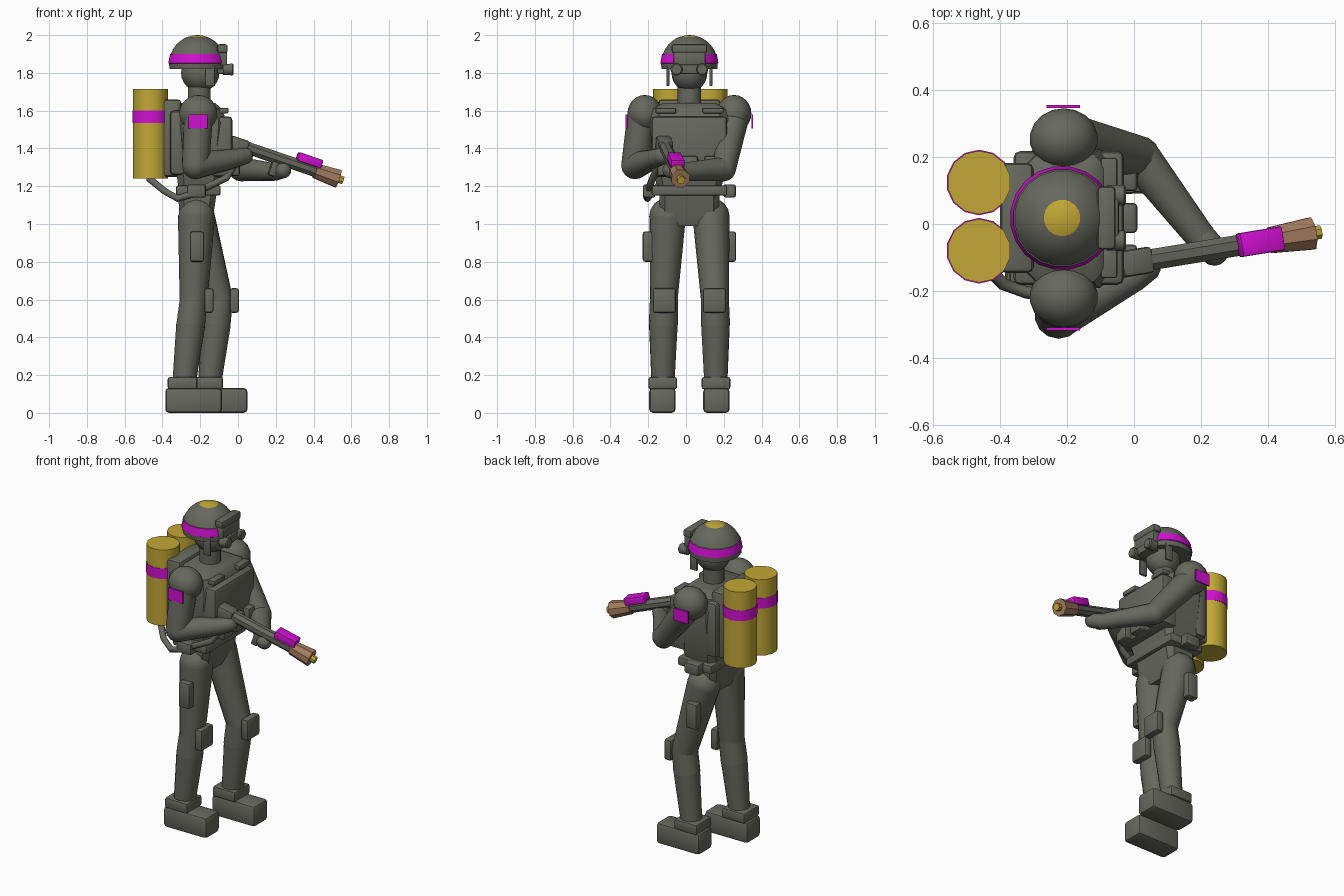
import bpy, bmesh, math
from mathutils import Matrix, Vector

cube = bpy.data.objects.get("Cube")
if cube:
    bpy.data.objects.remove(cube, do_unlink=True)


def material(name, rgb):
    m = bpy.data.materials.new(name)
    m.use_nodes = True
    m.diffuse_color = (*rgb, 1)
    m.node_tree.nodes["Principled BSDF"].inputs["Base Color"].default_value = (*rgb, 1)
    return m


OLIVE = material("olive grey", (0.135, 0.138, 0.108))
GOLD = material("gold", (0.54, 0.39, 0.035))
PINK = material("magenta", (0.65, 0.005, 0.65))
BROWN = material("copper brown", (0.37, 0.2, 0.11))
CX, CY = -0.215, 0.018      # body axis
made = []


def finish(name, bm, mats):
    bmesh.ops.recalc_face_normals(bm, faces=bm.faces)
    me = bpy.data.meshes.new(name)
    bm.to_mesh(me)
    bm.free()
    for m in mats:
        me.materials.append(m)
    ob = bpy.data.objects.new(name, me)
    bpy.context.collection.objects.link(ob)
    made.append(ob)
    return ob


def box(name, x, y, z, mat=OLIVE, bevel=0.012, frame=Matrix()):
    """Bevelled box from three (low, high) ranges."""
    bm = bmesh.new()
    size = [r[1] - r[0] for r in (x, y, z)]
    mid = Vector([(r[1] + r[0]) / 2 for r in (x, y, z)])
    bmesh.ops.create_cube(bm, size=1)
    bmesh.ops.scale(bm, vec=size, verts=bm.verts)
    if bevel:
        bmesh.ops.bevel(bm, geom=bm.edges[:], offset=bevel, segments=2,
                        affect='EDGES', profile=0.5)
    bmesh.ops.translate(bm, vec=mid, verts=bm.verts)
    bm.transform(frame)
    return finish(name, bm, [mat])


def skin_rings(bm, rings):
    loops = [[bm.verts.new(p) for p in ring] for ring in rings]
    bands = []
    for a, b in zip(loops, loops[1:]):
        n = len(a)
        bands.append([bm.faces.new((a[i], a[(i + 1) % n], b[(i + 1) % n], b[i]))
                      for i in range(n)])
    caps = [bm.faces.new(loops[0]), bm.faces.new(loops[-1])]
    return bands, caps


def lathe(name, profile, sides, frame, mats=(OLIVE,), rule=None):
    """Revolve (radius, height) points; rule maps a band number to a material."""
    bm = bmesh.new()
    rings = [[(r * math.cos(a), r * math.sin(a), h)
              for a in (math.tau * (i + 0.5) / sides for i in range(sides))]
             for r, h in profile]
    bands, caps = skin_rings(bm, rings)
    if rule:
        for k, faces in enumerate(bands):
            for f in faces:
                f.material_index = rule(k)
        caps[1].material_index = rule(len(bands))
    bm.transform(frame)
    return finish(name, bm, mats)


def loft(name, rows):
    """Chamfered rectangles (z, centre x, half x, half y) joined upward."""
    bm = bmesh.new()
    rings = []
    for z, cx, hx, hy in rows:
        c = 0.3 * min(hx, hy)
        pts = [(hx, hy - c), (hx - c, hy), (c - hx, hy), (-hx, hy - c),
               (-hx, c - hy), (c - hx, -hy), (hx - c, -hy), (hx, c - hy)]
        rings.append([(cx + px, CY + py, z) for px, py in pts])
    skin_rings(bm, rings)
    return finish(name, bm, [OLIVE])


def limb(name, joints):
    """Tapered tubes with ball joints through (point, radius) pairs."""
    bm = bmesh.new()
    for p, r in joints:
        bmesh.ops.create_uvsphere(bm, u_segments=14, v_segments=8, radius=r,
                                  matrix=Matrix.Translation(p))
    for (p, r), (q, s) in zip(joints, joints[1:]):
        p, q = Vector(p), Vector(q)
        turn = (q - p).to_track_quat('Z', 'Y').to_matrix().to_4x4()
        bmesh.ops.create_cone(bm, segments=14, radius1=r, radius2=s, depth=(q - p).length,
                              matrix=Matrix.Translation((p + q) / 2) @ turn)
    return finish(name, bm, [OLIVE])


def ball(name, centre, radii):
    bm = bmesh.new()
    bmesh.ops.create_uvsphere(bm, u_segments=18, v_segments=12, radius=1)
    bm.transform(Matrix.Translation(centre) @ Matrix.Diagonal((*radii, 1)))
    return finish(name, bm, [OLIVE])


at = Matrix.Translation
ALONG_X = Matrix.Rotation(math.pi / 2, 4, 'Y')

# Legs: side -1 stands back, side +1 steps forward
for side, word, step in ((-1, "right", 0), (1, "left", 0.135)):
    def span(a, b):
        return tuple(sorted((CY + side * a, CY + side * b)))

    def shift(a, b):
        return (a + step, b + step)

    def spot(x, y, z):
        return (x, CY + side * y, z)

    limb(word + "_leg", [(spot(-0.22, 0.115, 1.04), 0.098),
                         (spot(-0.235 + step, 0.135, 0.6), 0.074),
                         (spot(-0.25 + step, 0.138, 0.47), 0.077),
                         (spot(-0.285 + step, 0.14, 0.16), 0.062)])
    box(word + "_boot", shift(-0.385, -0.085), span(0.073, 0.213), (0, 0.132), bevel=0.02)
    box(word + "_boot_cuff", shift(-0.372, -0.215), span(0.065, 0.217), (0.125, 0.19))
    box(word + "_knee_pad", shift(-0.178, -0.13), span(0.072, 0.194), (0.53, 0.66))
    box(word + "_thigh_pocket", (-0.255, -0.18), span(0.19, 0.247), (0.80, 0.96))
    box(word + "_belt_pouch", (-0.27, -0.17), span(0.18, 0.246), (1.14, 1.21))
    # Shoulder, arm patch and helmet side
    ball(word + "_shoulder", spot(-0.21, 0.236, 1.585), (0.102, 0.092, 0.098))
    box(word + "_arm_patch", (-0.262, -0.162), span(0.328, 0.337), (1.505, 1.58), PINK, 0)
    box(word + "_chin_strap", (-0.172, -0.122), span(0.106, 0.121), (1.73, 1.84), bevel=0.004)
    lathe(word + "_goggle", [(0.03, 0), (0.032, 0.05), (0.026, 0.056)], 12,
          at(spot(-0.08, 0.068, 1.818)) @ ALONG_X)
    # Chest pocket and air tank
    box(word + "_chest_pocket", (-0.10, -0.05), span(0.07, 0.18), (1.585, 1.615), bevel=0.008)
    tank = [(0.095, 1.24), (0.095, 1.535), (0.098, 1.535), (0.098, 1.60),
            (0.095, 1.60), (0.095, 1.715)]
    lathe(word + "_tank", tank, 14, at((-0.463, 0.022 + side * 0.102, 0)), (GOLD, PINK),
          lambda k: 1 if 1 <= k <= 3 else 0)

# Arms
limb("right_arm", [((-0.21, -0.235, 1.56), 0.078), ((-0.225, -0.27, 1.31), 0.073),
                   ((0.0, -0.155, 1.35), 0.048), ((0.035, -0.13, 1.36), 0.045)])
limb("left_arm", [((-0.2, 0.255, 1.56), 0.078), ((0.015, 0.2, 1.29), 0.064),
                  ((0.2, -0.04, 1.275), 0.046), ((0.24, -0.082, 1.285), 0.043)])

# Torso, pelvis and belt
loft("torso", [(1.18, -0.21, 0.105, 0.165), (1.27, -0.205, 0.12, 0.19),
               (1.54, -0.2, 0.14, 0.21), (1.61, -0.205, 0.12, 0.19), (1.64, -0.21, 0.09, 0.14)])
loft("pelvis", [(0.99, -0.22, 0.07, 0.11), (1.05, -0.22, 0.09, 0.155), (1.17, -0.215, 0.103, 0.16)])
box("belt", (-0.328, -0.092), (CY - 0.2, CY + 0.2), (1.15, 1.205))
box("chest_plate", (-0.14, -0.03), (CY - 0.2, CY + 0.2), (1.25, 1.57), bevel=0.02)
box("back_plate", (-0.36, -0.28), (CY - 0.2, CY + 0.2), (1.26, 1.6), bevel=0.02)
box("backpack", (-0.4, -0.3), (CY - 0.165, CY + 0.165), (1.25, 1.66), bevel=0.02)
for i in (-1, 0, 1):
    box("front_pouch", (-0.05, 0.01), (CY + i * 0.125 - 0.045, CY + i * 0.125 + 0.045),
        (1.255, 1.36))

# Head and helmet
lathe("neck", [(0.062, 1.58), (0.062, 1.76)], 14, at((-0.205, CY, 0)))
ball("head", (-0.2, CY, 1.8), (0.103, 0.095, 0.1))
R, MID = 0.152, 1.848
dome = [(math.sqrt(R * R - (z - MID) ** 2), z) for z in (1.82, 1.85)]
dome += [(0.156, 1.852), (0.1465, 1.9)]
dome += [(R * math.cos(a), MID + R * math.sin(a))
         for a in map(math.radians, (20.5, 31, 42, 52, 61, 69, 80, 89))]
lathe("helmet", dome, 20, at((CX, CY, 0)), (OLIVE, PINK, GOLD),
      lambda k: 1 if k in (1, 2) else 2 if k >= 9 else 0)
box("goggle_mount", (-0.11, -0.055), (CY - 0.094, CY + 0.094), (1.905, 1.952))
box("visor", (-0.14, -0.057), (CY - 0.085, CY + 0.085), (1.838, 1.91), bevel=0.008)
box("goggle_bridge", (-0.11, -0.045), (CY - 0.07, CY + 0.07), (1.795, 1.845), bevel=0.008)

# Sprayer, built along its own local x axis
aim = Vector((1, 0.163, -0.34)).normalized()
level = Vector((0, 0, 1)).cross(aim).normalized()
gun = Matrix((aim, level, aim.cross(level))).transposed().to_4x4()
gun = at((0.03, -0.11, 1.41)) @ gun
bore = gun @ ALONG_X
lathe("barrel", [(0.034, -0.02), (0.034, 0.42)], 8, bore)
box("receiver", (-0.08, 0.02), (-0.04, 0.04), (-0.045, 0.035), frame=gun)
box("front_grip", (0.17, 0.21), (-0.02, 0.02), (-0.1, 0), bevel=0.008, frame=gun)
box("top_block", (0.29, 0.425), (-0.036, 0.036), (0.02, 0.066), PINK, 0.006, gun)
lathe("muzzle", [(0.042, 0.405), (0.052, 0.535)], 8, bore, (BROWN,))
lathe("nozzle", [(0.022, 0.53), (0.022, 0.562)], 8, bore, (GOLD,))

# Hose from the tanks to the sprayer
curve = bpy.data.curves.new("hose", 'CURVE')
curve.dimensions = '3D'
curve.bevel_depth = 0.019
curve.bevel_resolution = 2
curve.use_fill_caps = True
path = curve.splines.new('POLY')
stops = [(-0.47, -0.1, 1.24), (-0.39, -0.18, 1.175), (-0.32, -0.205, 1.135),
         (-0.25, -0.21, 1.155), (-0.06, -0.175, 1.245), (0.02, -0.115, 1.38)]
path.points.add(len(stops) - 1)
for p, s in zip(path.points, stops):
    p.co = (*s, 1)
curve.materials.append(OLIVE)
hose = bpy.data.objects.new("hose", curve)
bpy.context.collection.objects.link(hose)

# Smooth round parts, keep hard edges
bpy.ops.object.select_all(action='DESELECT')
for ob in made:
    ob.select_set(True)
bpy.context.view_layer.objects.active = made[0]
bpy.ops.object.shade_smooth_by_angle(angle=math.radians(32))
